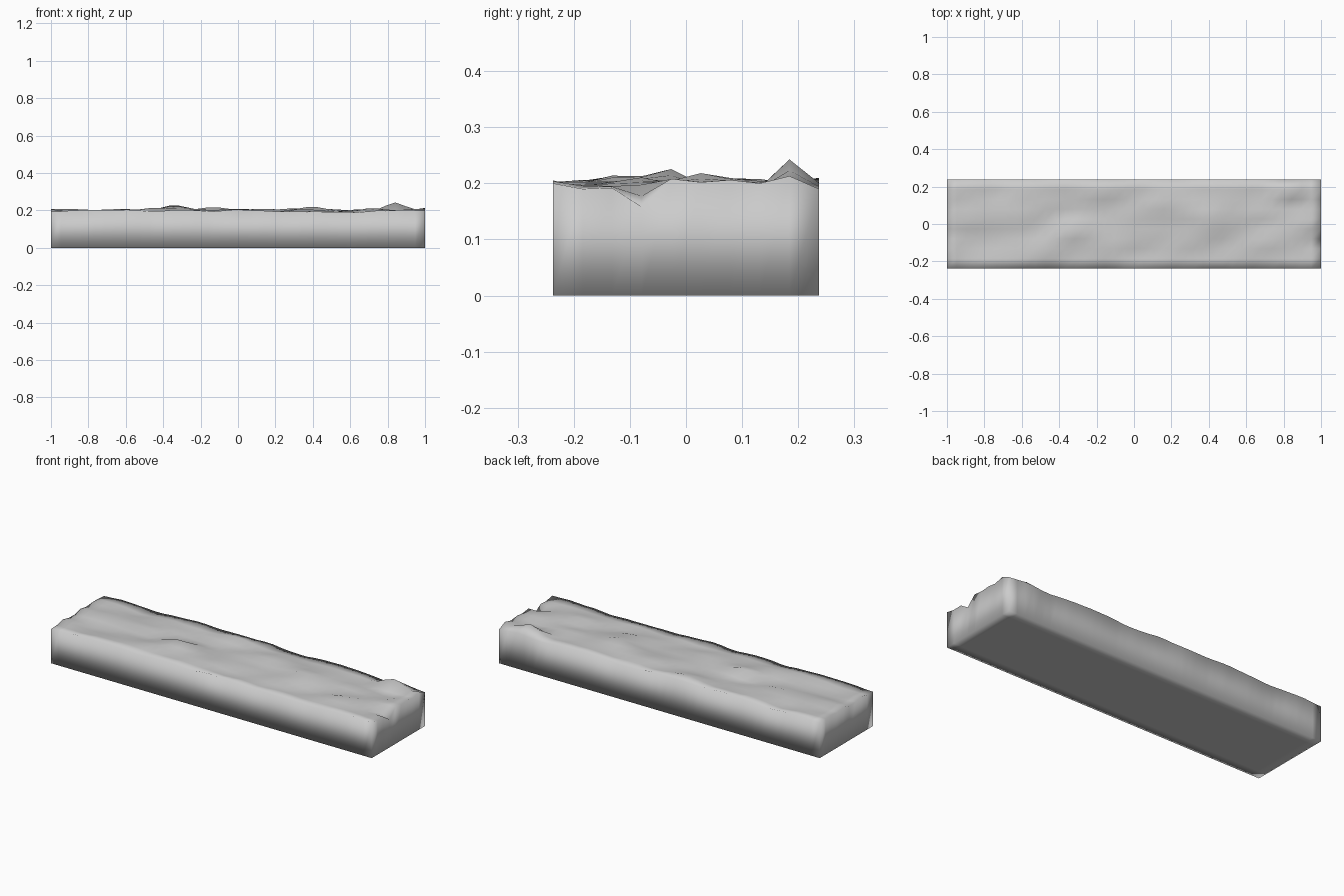
import bpy, bmesh, math
from mathutils import Vector, noise

if "Cube" in bpy.data.objects:
    bpy.data.objects.remove(bpy.data.objects["Cube"])

L, W, NX, NY = 1.0, 0.237, 38, 9

# Notable crests and dips: x, y, height offset, length along grain, width
BUMPS = [
    (0.85, 0.184, 0.048, 0.09, 0.035),
    (-0.34, -0.026, 0.030, 0.13, 0.035),
    (0.40, 0.026, 0.018, 0.10, 0.04),
    (-0.10, 0.184, 0.014, 0.15, 0.04),
    (0.25, 0.08, 0.012, 0.12, 0.04),
    (-0.45, -0.132, 0.022, 0.15, 0.04),
    (0.55, -0.08, -0.018, 0.12, 0.04),
    (-0.85, -0.08, -0.015, 0.15, 0.04),
]
# Height across the right-hand end
END = [0.20, 0.19, 0.192, 0.158, 0.208, 0.202, 0.206, 0.20, 0.213, 0.19]


def height(x, y, j):
    # Ripples stretched along x and slanted slightly across the slab
    u, v = x * 3.2 + y * 2.0, (y - 0.22 * x) * 11
    z = 0.199 + 0.017 * noise.noise(Vector((u, v, 3.7)))
    z += 0.006 * noise.noise(Vector((x * 9, y * 18, 8.1)))
    for bx, by, h, sx, sy in BUMPS:
        dx = x - bx
        dy = y - by - 0.2 * dx
        z += h * math.exp(-(dx / sx) ** 2 - (dy / sy) ** 2)
    t = max(0.0, (x - 0.88) / 0.12)
    return z * (1 - t) + END[j] * t


# Slab with rippled top, straight walls and flat underside
bm = bmesh.new()
top, low = {}, {}
for i in range(NX + 1):
    for j in range(NY + 1):
        x, y = -L + 2 * L * i / NX, -W + 2 * W * j / NY
        top[i, j] = bm.verts.new((x, y, height(x, y, j)))
        low[i, j] = bm.verts.new((x, y, 0))
for i in range(NX):
    for j in range(NY):
        q = [(i, j), (i + 1, j), (i + 1, j + 1), (i, j + 1)]
        bm.faces.new([top[k] for k in q])
        bm.faces.new([low[k] for k in reversed(q)])

# Walls around the perimeter
ring = ([(i, 0) for i in range(NX)] + [(NX, j) for j in range(NY)]
        + [(i, NY) for i in range(NX, 0, -1)] + [(0, j) for j in range(NY, 0, -1)])
for a, b in zip(ring, ring[1:] + ring[:1]):
    bm.faces.new([low[a], low[b], top[b], top[a]])

for f in bm.faces:
    f.smooth = True
mesh = bpy.data.meshes.new("rippled_slab")
bm.to_mesh(mesh)
bm.free()
slab = bpy.data.objects.new("rippled_slab", mesh)
bpy.context.collection.objects.link(slab)
